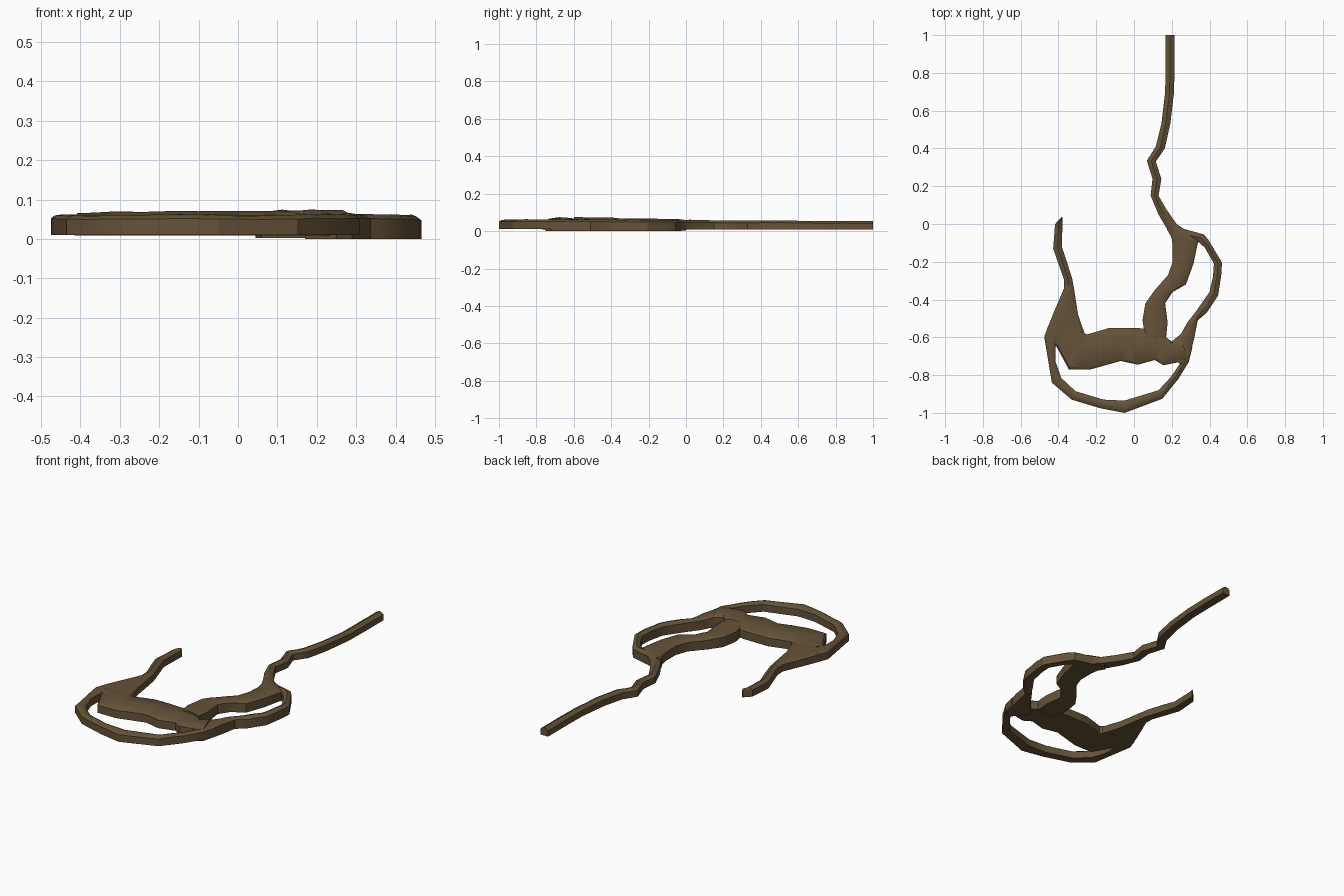
import bpy, bmesh, random
from mathutils import Vector
random.seed(4)

wood = bpy.data.materials.new("dark_wood")
wood.diffuse_color = (0.13, 0.085, 0.04, 1)


def branch(name, pairs, z0=0.009, top=(0.06, 0.06), crown=0.004):
    """Carved flat branch: each pair gives left x, y and right x, y of a cross-section."""
    rings = []
    for i, p in enumerate(pairs):
        rings.append(p)
        if i < len(pairs) - 1:
            rings.append([(a + b) / 2 for a, b in zip(p, pairs[i + 1])])
    bm = bmesh.new()
    loops = []
    for i, (lx, ly, rx, ry) in enumerate(rings):
        l, r = Vector((lx, ly, 0)), Vector((rx, ry, 0))
        width = max((r - l).length, 1e-4)
        t = i / (len(rings) - 1)
        zt = top[0] + (top[1] - top[0]) * t + random.uniform(-0.0015, 0.0015)
        inset = min(0.012 / width, 0.25)
        section = [(0, z0), (1, z0), (1, zt - 0.010), (1 - inset, zt - 0.002),
                   (0.5, zt + crown), (inset, zt - 0.002), (0, zt - 0.010)]
        loops.append([bm.verts.new(l.lerp(r, u) + Vector((0, 0, z))) for u, z in section])
    n = len(loops[0])
    for a, b in zip(loops, loops[1:]):
        for k in range(n):
            bm.faces.new((a[k], a[(k + 1) % n], b[(k + 1) % n], b[k]))
    bm.faces.new(loops[0])
    bm.faces.new(loops[-1])
    bmesh.ops.recalc_face_normals(bm, faces=bm.faces)
    me = bpy.data.meshes.new(name)
    bm.to_mesh(me)
    bm.free()
    me.materials.append(wood)
    ob = bpy.data.objects.new(name, me)
    bpy.context.collection.objects.link(ob)
    bpy.ops.object.select_all(action='DESELECT')
    ob.select_set(True)
    bpy.context.view_layer.objects.active = ob
    bpy.ops.object.shade_smooth_by_angle(angle=0.5)
    return ob


# Long thin twig running back to the far end
branch("long_twig", [
    (.167, 1.0, .215, 1.0), (.167, .85, .215, .85), (.165, .70, .212, .70),
    (.145, .53, .192, .53), (.115, .41, .163, .40), (.068, .335, .115, .33),
    (.098, .24, .145, .24), (.088, .15, .13, .15), (.13, .05, .17, .08),
    (.18, -.035, .225, .0), (.205, -.07, .27, -.03)], 0.008, (.052, .057), .002)

# Broad curved limb between twig and body
branch("broad_limb", [
    (.175, -.03, .21, .0), (.198, -.07, .29, -.04), (.205, -.11, .34, -.09),
    (.205, -.20, .315, -.21), (.18, -.27, .275, -.32), (.11, -.35, .205, -.36),
    (.06, -.42, .165, -.42), (.045, -.51, .178, -.52), (.06, -.60, .17, -.60)],
    0.003, (.058, .070), .004)

# Side hoop and front hoop, one continuous thin branch
branch("right_hoop", [
    (.26, -.08, .26, -.025), (.335, -.09, .37, -.055), (.375, -.125, .395, -.085),
    (.423, -.21, .466, -.205), (.418, -.28, .462, -.27), (.40, -.36, .445, -.38),
    (.33, -.46, .385, -.47), (.28, -.525, .337, -.51), (.25, -.58, .32, -.60),
    (.20, -.625, .29, -.72), (.17, -.66, .25, -.75)], 0.0, (.056, .064), .002)
branch("front_hoop", [
    (.25, -.66, .31, -.65), (.25, -.73, .29, -.73), (.195, -.81, .235, -.82),
    (.13, -.88, .15, -.925), (-.05, -.935, -.05, -1.0), (-.16, -.93, -.18, -.975),
    (-.31, -.885, -.33, -.93), (-.385, -.815, -.435, -.84), (-.415, -.73, -.455, -.72),
    (-.415, -.65, -.475, -.60), (-.36, -.57, -.455, -.54)], 0.010, (.062, .060), .001)

# Broad crosswise body
branch("cross_body", [
    (-.40, -.56, -.415, -.64), (-.30, -.55, -.345, -.77), (-.25, -.585, -.23, -.77),
    (-.13, -.55, -.07, -.725), (.0, -.55, .02, -.745), (.08, -.555, .11, -.72),
    (.17, -.60, .155, -.748), (.20, -.622, .22, -.735), (.245, -.585, .285, -.72)],
    0.009, (.061, .069), .006)

# Left arm tapering to a pointed tip
branch("left_arm", [
    (-.383, .036, -.378, .036), (-.418, .0, -.378, .02), (-.428, -.13, -.382, -.12),
    (-.372, -.29, -.328, -.285), (-.37, -.34, -.318, -.34), (-.43, -.48, -.296, -.48),
    (-.475, -.595, -.26, -.585), (-.41, -.65, -.25, -.65)], 0.010, (.057, .062), .003)
